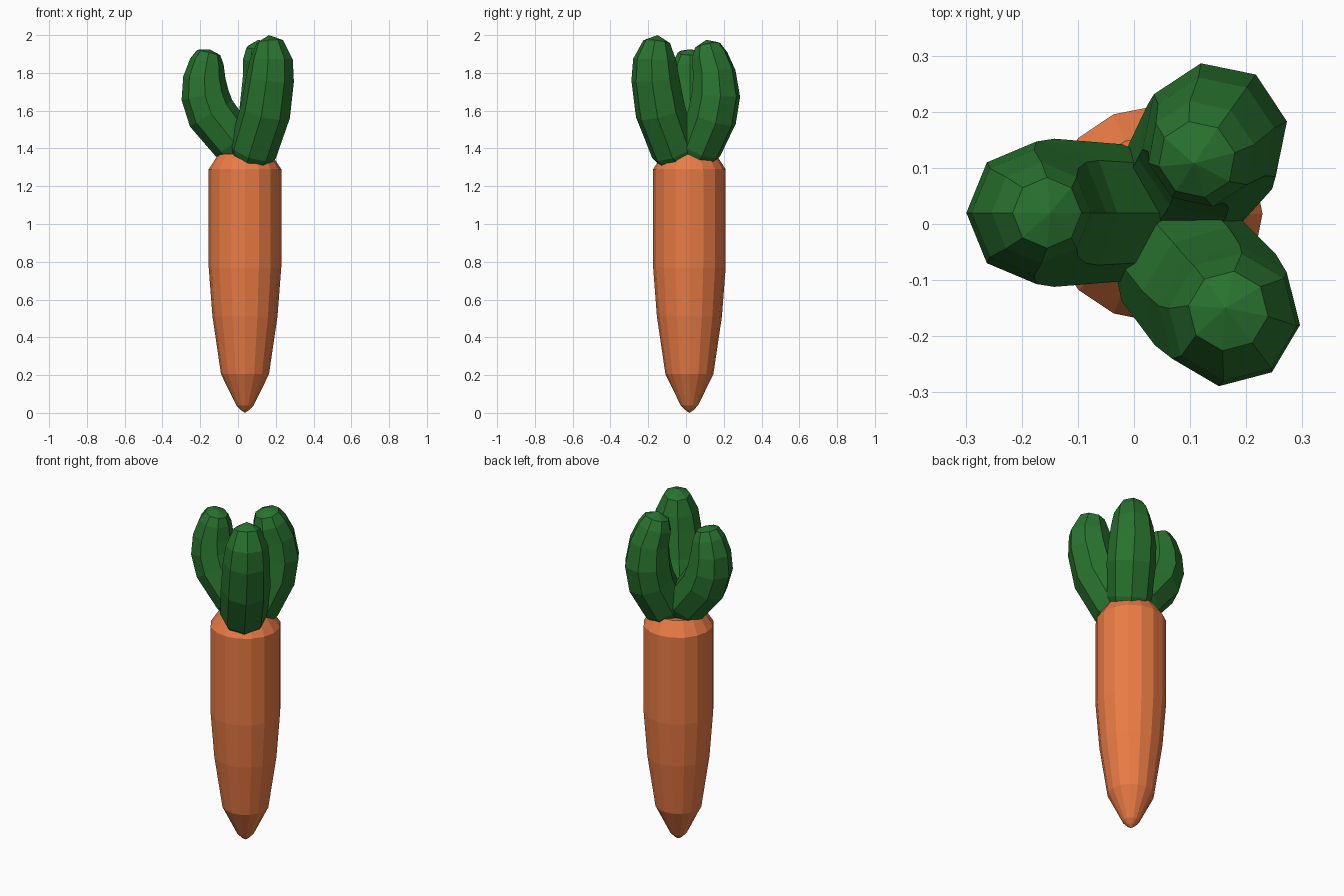
import bpy, bmesh, math
from mathutils import Vector

if "Cube" in bpy.data.objects:
    bpy.data.objects.remove(bpy.data.objects["Cube"])


def material(name, color):
    m = bpy.data.materials.new(name)
    m.diffuse_color = color
    m.use_nodes = True
    m.node_tree.nodes["Principled BSDF"].inputs["Base Color"].default_value = m.diffuse_color
    return m


def skin(name, rings, start, end, mat):
    """Join rings of points into a closed flat-shaded skin; start/end are optional tip points."""
    bm = bmesh.new()
    loops = [[bm.verts.new(p) for p in r] for r in rings]
    n = len(loops[0])
    for a, b in zip(loops, loops[1:]):
        for i in range(n):
            j = (i + 1) % n
            bm.faces.new((a[i], a[j], b[j], b[i]))
    for loop, tip in ((loops[0], start), (loops[-1], end)):
        if tip is None:
            bm.faces.new(loop)
        else:
            v = bm.verts.new(tip)
            for i in range(n):
                bm.faces.new((loop[i], loop[(i + 1) % n], v))
    bmesh.ops.recalc_face_normals(bm, faces=bm.faces)
    me = bpy.data.meshes.new(name)
    bm.to_mesh(me)
    bm.free()
    me.materials.append(mat)
    ob = bpy.data.objects.new(name, me)
    bpy.context.collection.objects.link(ob)
    return ob


def ring(center, u, v, r, n):
    return [center + r * (math.cos(a) * u + math.sin(a) * v)
            for a in (2 * math.pi * i / n for i in range(n))]


orange = material("orange", (0.82, 0.2, 0.06, 1))
green = material("green", (0.022, 0.17, 0.028, 1))

# Tapered root: 16-sided lathe
CX, CY = 0.037, 0.018
profile = [(0.015, 0.022), (0.04, 0.046), (0.205, 0.127), (0.51, 0.172),
           (0.77, 0.192), (1.29, 0.192), (1.37, 0.14)]
X, Y = Vector((1, 0, 0)), Vector((0, 1, 0))
skin("root", [ring(Vector((CX, CY, z)), X, Y, r, 16) for z, r in profile],
     Vector((CX, CY, 0)), None, orange)


# Fat curved leaf stalks: 8-sided tubes following a path of (x, y, z, radius)
def leaf(name, angle, path, tip):
    out = Vector((math.cos(math.radians(angle)), math.sin(math.radians(angle)), 0))
    pts = [Vector(p[:3]) for p in path] + [Vector(tip)]
    rings = []
    for i, p in enumerate(path):
        t = (pts[i + 1] - pts[max(i - 1, 0)]).normalized()
        u = (out - t * out.dot(t)).normalized()
        rings.append(ring(pts[i], u, t.cross(u), p[3], 8))
    skin(name, rings, None, tip, green)


leaf("leaf_left", 180,
     [(0.015, 0.02, 1.36, 0.09), (-0.02, 0.02, 1.43, 0.122), (-0.142, 0.02, 1.585, 0.132),
      (-0.174, 0.02, 1.68, 0.127), (-0.178, 0.02, 1.775, 0.112),
      (-0.165, 0.02, 1.86, 0.09), (-0.155, 0.02, 1.908, 0.063)],
     (-0.15, 0.02, 1.925))
leaf("leaf_front", -53,
     [(0.06, -0.03, 1.33, 0.1), (0.08, -0.06, 1.39, 0.128), (0.145, -0.135, 1.595, 0.135),
      (0.170, -0.163, 1.77, 0.128), (0.176, -0.166, 1.87, 0.115),
      (0.168, -0.155, 1.965, 0.072)],
     (0.163, -0.15, 2.0))
leaf("leaf_back", 56,
     [(0.07, 0.04, 1.33, 0.09), (0.09, 0.07, 1.4, 0.122), (0.135, 0.137, 1.565, 0.134),
      (0.144, 0.158, 1.68, 0.131), (0.138, 0.15, 1.8, 0.115),
      (0.12, 0.125, 1.89, 0.098), (0.112, 0.115, 1.945, 0.07)],
     (0.107, 0.108, 1.975))
